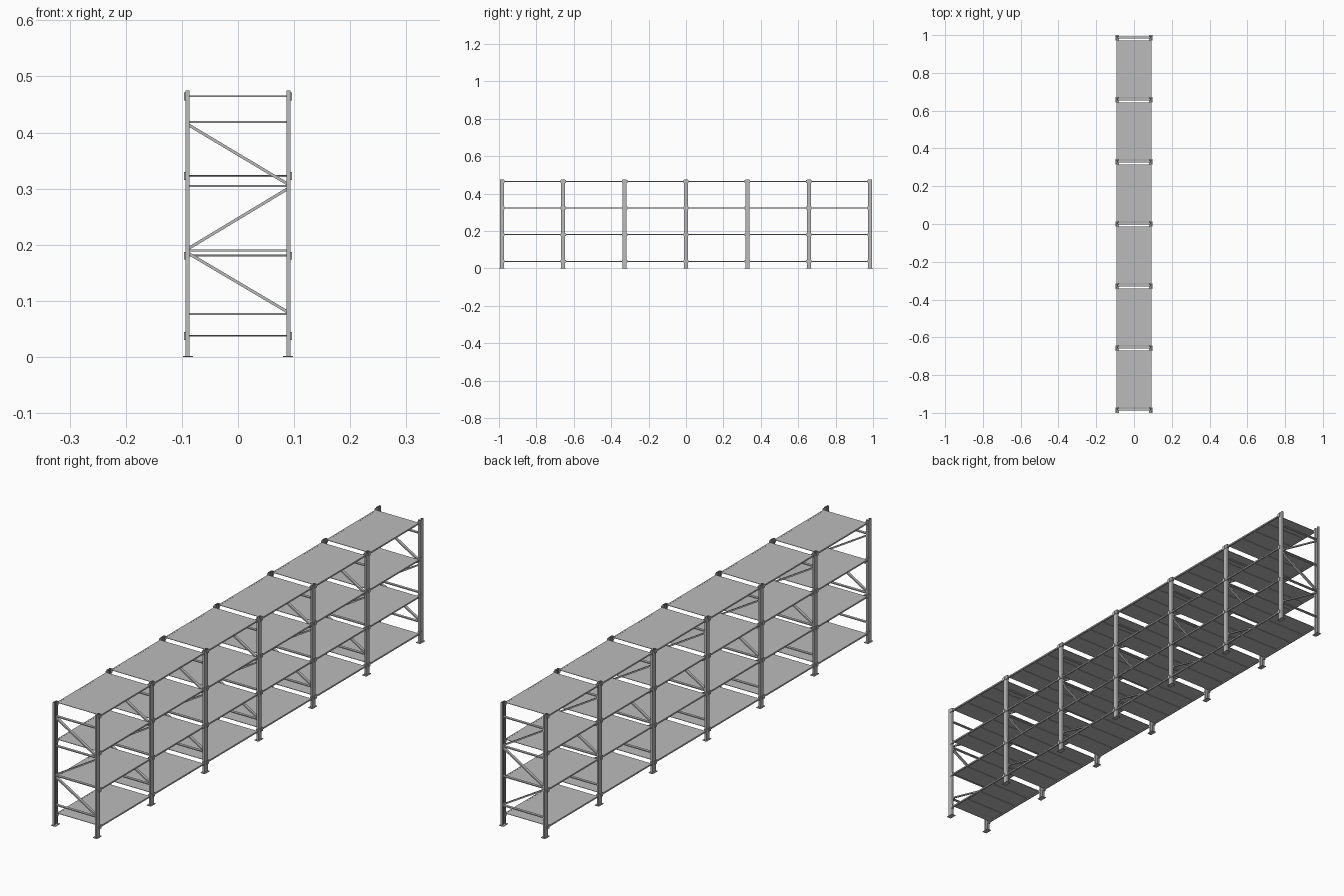
import bpy, bmesh
from math import hypot, atan2
from mathutils import Matrix, Vector

cube = bpy.data.objects.get("Cube")
if cube:
    bpy.data.objects.remove(cube)

steel = bpy.data.materials.new("grey_steel")
steel.use_nodes = True
GREY = (0.5, 0.5, 0.5, 1)
steel.diffuse_color = GREY
steel.node_tree.nodes["Principled BSDF"].inputs["Base Color"].default_value = GREY

FRAMES = [i * 0.3283 for i in range(-3, 4)]
LEVELS = [0.038, 0.181, 0.323, 0.465]
BRACES = [0.077, 0.19, 0.305, 0.419]
POST_TOP = 0.475
GAP = 0.0135  # clearance from frame centre to deck


def add_box(bm, x, y, z, turn=0):
    """Box from (min, max) spans, optionally turned about its own y axis."""
    centre = Vector([sum(s) / 2 for s in (x, y, z)])
    size = [s[1] - s[0] for s in (x, y, z)]
    m = Matrix.Translation(centre) @ Matrix.Rotation(turn, 4, "Y") @ Matrix.Diagonal((*size, 1))
    bmesh.ops.create_cube(bm, size=1, matrix=m)


def side_span(side, a, b):
    return tuple(sorted((side * a, side * b)))


def finish(bm, name):
    bmesh.ops.recalc_face_normals(bm, faces=bm.faces)
    mesh = bpy.data.meshes.new(name)
    bm.to_mesh(mesh)
    bm.free()
    mesh.materials.append(steel)
    obj = bpy.data.objects.new(name, mesh)
    bpy.context.collection.objects.link(obj)


def add_post(bm, side, y):
    """Lipped channel, web outward and open towards the rack's middle."""
    half = [(0.0865, 0.0045), (0.0865, 0.0105), (0.094, 0.0105)]
    inner = [(0.0925, 0.009), (0.088, 0.009), (0.088, 0.0045)]
    outline = half + [(px, -py) for px, py in reversed(half)]
    outline += [(px, -py) for px, py in reversed(inner)] + inner
    face = bm.faces.new([bm.verts.new((side * px, y + py, 0)) for px, py in outline])
    top = bmesh.ops.extrude_face_region(bm, geom=[face])["geom"]
    bmesh.ops.translate(bm, vec=(0, 0, POST_TOP),
                        verts=[v for v in top if isinstance(v, bmesh.types.BMVert)])


# Upright frames: posts, foot plates and lacing
for n, y in enumerate(FRAMES, 1):
    bm = bmesh.new()
    for side in (-1, 1):
        add_post(bm, side, y)
    finish(bm, f"posts_{n}")

    bm = bmesh.new()
    for side in (-1, 1):
        add_box(bm, side_span(side, 0.08, 0.098), (y - 0.0145, y + 0.0145), (0, 0.002))
    finish(bm, f"foot_plates_{n}")

    bm = bmesh.new()
    depth = (y - 0.003, y + 0.0075)
    for z in BRACES:
        add_box(bm, (-0.088, 0.088), depth, (z - 0.0018, z + 0.0018))
    for k, (low, high) in enumerate(zip(BRACES, BRACES[1:])):
        rise = high - low - 0.009
        mid = (low + high) / 2 - 0.001
        length = hypot(0.176, rise)
        slope = atan2(rise, 0.176) * (1 if k % 2 == 0 else -1)
        add_box(bm, (-length / 2, length / 2), depth, (mid - 0.0026, mid + 0.0026), slope)
    finish(bm, f"braces_{n}")

# Bays: decks, cross supports, long beams and end brackets
for n, (start, end) in enumerate(zip(FRAMES, FRAMES[1:]), 1):
    decks, supports, beams, brackets = [bmesh.new() for _ in range(4)]
    y0, y1 = start + GAP, end - GAP
    for z in LEVELS:
        add_box(decks, (-0.0925, 0.0925), (y0, y1), (z - 0.0002, z + 0.0014))
        for k in (1, 2, 3):
            y = y0 + (y1 - y0) * k / 4
            add_box(supports, (-0.09, 0.09), (y - 0.005, y + 0.005), (z - 0.0018, z - 0.0002))
        for side in (-1, 1):
            add_box(beams, side_span(side, 0.0875, 0.0935), (y0 - 0.002, y1 + 0.002),
                    (z - 0.004, z + 0.0016))
            for a, b in ((start + 0.002, y0 + 0.001), (y1 - 0.001, end - 0.002)):
                add_box(brackets, side_span(side, 0.0935, 0.0962), (a, b), (z - 0.0075, z + 0.0065))
            for a, b in ((y0 - 0.003, y0 + 0.001), (y1 - 0.001, y1 + 0.003)):
                add_box(brackets, side_span(side, 0.0865, 0.0955), (a, b), (z - 0.0075, z + 0.0065))
    finish(decks, f"decks_{n}")
    finish(supports, f"deck_supports_{n}")
    finish(beams, f"long_beams_{n}")
    finish(brackets, f"beam_brackets_{n}")
